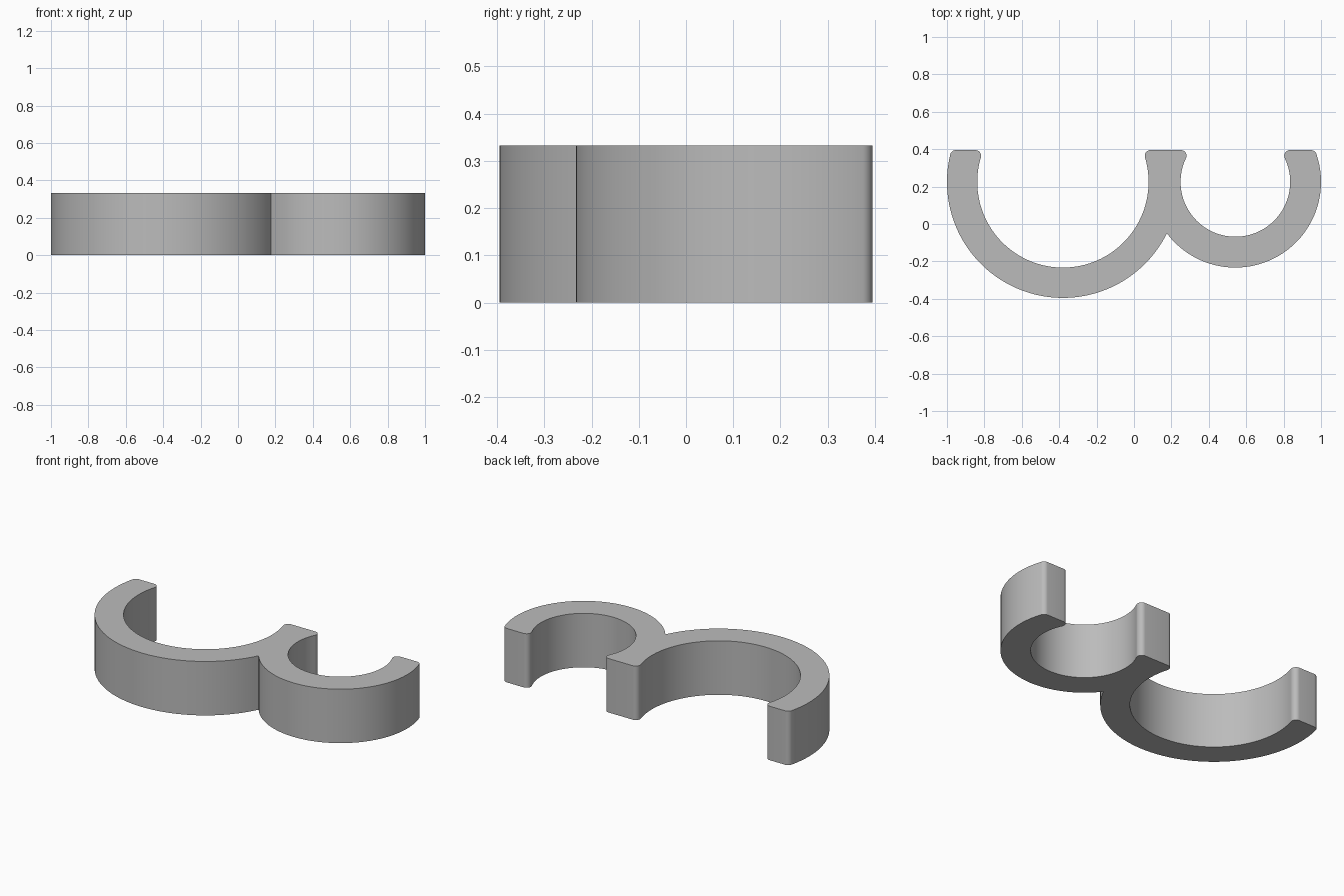
import bpy, bmesh
from math import radians, sqrt, atan2, cos, sin, pi

cube = bpy.data.objects.get("Cube")
if cube:
    bpy.data.objects.remove(cube)

HEIGHT, TOP, FILLET = 0.333, 0.395, 0.03
CENTRE_Y = 0.225
BIG_X, BIG_OUT, BIG_IN = -0.38, 0.62, 0.458
SMALL_X, SMALL_OUT, SMALL_IN = 0.542, 0.458, 0.293

outline = []


def arc(cx, cy, r, start, end, steps):
    """Append arc points to the outline, skipping repeated joins."""
    for i in range(steps + 1):
        a = start + (end - start) * i / steps
        p = (cx + r * cos(a), cy + r * sin(a))
        if not outline or max(abs(p[0] - outline[-1][0]), abs(p[1] - outline[-1][1])) > 1e-5:
            outline.append(p)


def corner(reach):
    """Offset and angle of a tip fillet whose centre lies at this reach."""
    dy = TOP - FILLET - CENTRE_Y
    dx = sqrt(reach ** 2 - dy ** 2)
    return dx, atan2(dy, dx)


def socket(cx, r):
    """Inner clip wall from right tip to left tip, with rounded lips."""
    dx, a = corner(r + FILLET)
    y = TOP - FILLET
    arc(cx + dx, y, FILLET, pi / 2, pi + a, 10)
    arc(cx, CENTRE_Y, r, a, -pi - a, 72)
    arc(cx - dx, y, FILLET, -a, pi / 2, 10)


# Outer walls meet in a sharp valley
d = SMALL_X - BIG_X
along = (d * d + BIG_OUT ** 2 - SMALL_OUT ** 2) / (2 * d)
drop = sqrt(BIG_OUT ** 2 - along ** 2)
big_dx, big_a = corner(BIG_OUT - FILLET)
small_dx, small_a = corner(SMALL_OUT - FILLET)

arc(BIG_X, CENTRE_Y, BIG_OUT, -pi - big_a, atan2(-drop, along), 72)
arc(SMALL_X, CENTRE_Y, SMALL_OUT, atan2(-drop, along - d), small_a, 60)
arc(SMALL_X + small_dx, TOP - FILLET, FILLET, small_a, pi / 2, 8)
socket(SMALL_X, SMALL_IN)
socket(BIG_X, BIG_IN)
arc(BIG_X - big_dx, TOP - FILLET, FILLET, pi / 2, pi - big_a, 8)
outline.pop()  # closes on the first point

# Extrude the profile into the clip
bm = bmesh.new()
base = bm.faces.new([bm.verts.new((x, y, 0)) for x, y in outline])
result = bmesh.ops.extrude_face_region(bm, geom=[base], use_keep_orig=True)
for v in result["geom"]:
    if isinstance(v, bmesh.types.BMVert):
        v.co.z = HEIGHT
bmesh.ops.recalc_face_normals(bm, faces=bm.faces)
mesh = bpy.data.meshes.new("double_clip")
bm.to_mesh(mesh)
bm.free()

clip = bpy.data.objects.new("double_clip", mesh)
bpy.context.collection.objects.link(clip)

grey = bpy.data.materials.new("plain_grey")
grey.use_nodes = True
grey.diffuse_color = (0.5, 0.5, 0.5, 1)
grey.node_tree.nodes["Principled BSDF"].inputs["Base Color"].default_value = (0.5, 0.5, 0.5, 1)
mesh.materials.append(grey)

bpy.ops.object.select_all(action="DESELECT")
clip.select_set(True)
bpy.context.view_layer.objects.active = clip
bpy.ops.object.shade_smooth_by_angle(angle=radians(30))
